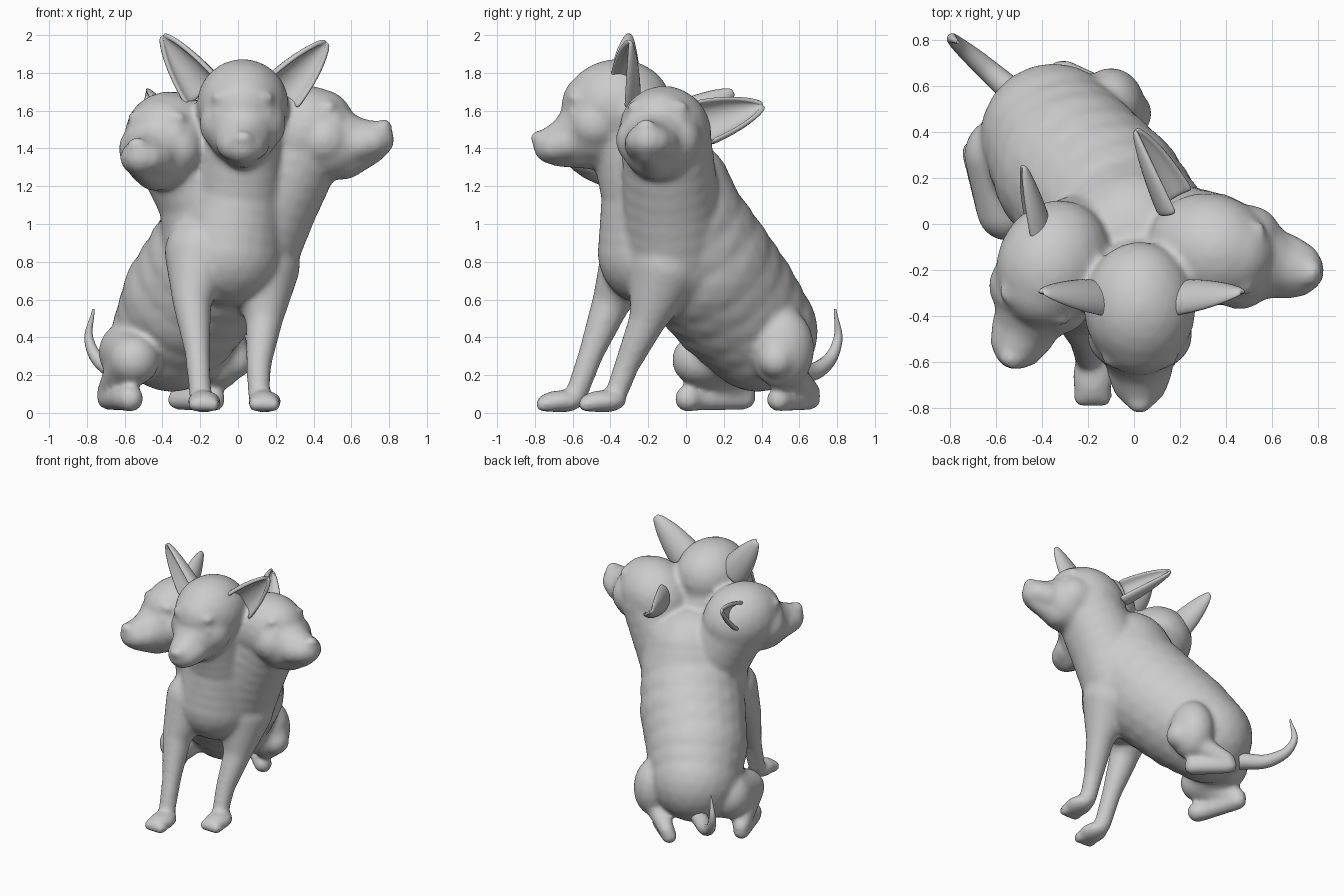
import bpy, bmesh, math
from mathutils import Vector, Matrix

if "Cube" in bpy.data.objects:
    bpy.data.objects.remove(bpy.data.objects["Cube"])

IDENT = Matrix.Identity(4)


def ball(bm, center, radii, m=IDENT):
    """Ellipsoid added to the sculpting mass."""
    mat = m @ Matrix.Translation(center) @ Matrix.Diagonal((*radii, 1))
    bmesh.ops.create_icosphere(bm, subdivisions=3, radius=1, matrix=mat)


def limb(bm, pts, m=IDENT):
    """Chain of balls along points (x, y, z, radius)."""
    for a, b in zip(pts, pts[1:]):
        a, b = Vector(a), Vector(b)
        n = max(2, int((b - a).xyz.length / (0.3 * min(a.w, b.w))))
        for i in range(n + 1):
            p = a.lerp(b, i / n)
            ball(bm, p.xyz, (p.w,) * 3, m)


def head(bm, center, yaw, pitch):
    """Head facing -y locally: skull, cheeks, muzzle, nose, brows and eyes."""
    m = (Matrix.Translation(center) @ Matrix.Rotation(math.radians(yaw), 4, 'Z')
         @ Matrix.Rotation(math.radians(-pitch), 4, 'X'))
    ball(bm, (0, 0, 0), (.245, .285, .245), m)
    ball(bm, (0, -.1, .0), (.2, .2, .19), m)
    limb(bm, [(0, -.12, -.12, .2), (0, -.24, -.18, .135), (0, -.35, -.215, .1)], m)
    ball(bm, (0, -.425, -.175), (.055, .04, .04), m)
    limb(bm, [(0, -.15, -.22, .12), (0, -.31, -.265, .065)], m)
    for s in (-1, 1):
        ball(bm, (s * .1, -.12, -.1), (.13, .14, .14), m)
        limb(bm, [(s * .05, -.27, -.2, .095), (s * .04, -.34, -.22, .08)], m)
        ball(bm, (s * .115, -.225, -.045), (.05, .04, .04), m)
        ball(bm, (s * .1, -.225, .04), (.07, .045, .035), m)


def ear(name, base, tip, width, facing):
    """Cupped pointed leaf, opening toward the facing direction."""
    base, tip = Vector(base), Vector(tip)
    axis = (tip - base).normalized()
    side = axis.cross(Vector(facing)).normalized()
    normal = side.cross(axis)
    bm = bmesh.new()
    rows, cols, grid = 12, 10, []
    for i in range(rows + 1):
        t = i / rows
        w = width * (0.06 + 0.94 * (1 - t) ** 0.8 * (1 + 0.5 * t))
        row = []
        for j in range(cols + 1):
            a = math.pi * (j / cols - .5) * 1.15
            p = base.lerp(tip, t) + side * w * math.sin(a) - normal * w * .8 * (math.cos(a) - .4)
            row.append(bm.verts.new(p))
        grid.append(row)
    for r0, r1 in zip(grid, grid[1:]):
        for j in range(cols):
            bm.faces.new((r0[j], r0[j + 1], r1[j + 1], r1[j]))
    ob = to_object(bm, name)
    mod = ob.modifiers.new("Thickness", 'SOLIDIFY')
    mod.thickness, mod.offset = .025, 0
    sub = ob.modifiers.new("Round", 'SUBSURF')
    sub.levels = sub.render_levels = 1


def to_object(bm, name):
    bmesh.ops.recalc_face_normals(bm, faces=bm.faces)
    me = bpy.data.meshes.new(name)
    bm.to_mesh(me)
    bm.free()
    for p in me.polygons:
        p.use_smooth = True
    ob = bpy.data.objects.new(name, me)
    bpy.context.collection.objects.link(ob)
    return ob


bm = bmesh.new()

# Torso, rump to chest
limb(bm, [(-.35, .38, .43, .32), (-.26, .24, .6, .36), (-.13, .1, .78, .375),
          (-.02, -.04, 1.0, .36), (0, -.06, 1.16, .31)])

# Three necks
limb(bm, [(.02, -.3, 1.5, .22), (0, -.21, 1.15, .24), (-.05, -.18, .85, .29)])
limb(bm, [(.33, -.1, 1.42, .24), (.17, -.08, 1.12, .26), (.03, -.06, .8, .27)])
limb(bm, [(-.34, -.14, 1.42, .23), (-.17, -.1, 1.12, .25), (-.12, -.08, .85, .28)])

# Three heads
head(bm, (.025, -.36, 1.63), 0, 0)
head(bm, (.33, -.11, 1.48), 77, 27)
head(bm, (-.35, -.17, 1.455), -24, 18)

# Front legs with paws and toes
front_legs = [
    [(-.2, -.26, .85, .19), (-.245, -.39, .6, .105), (-.215, -.5, .32, .068), (-.2, -.58, .1, .06)],
    [(.13, -.1, .78, .2), (.14, -.2, .5, .1), (.11, -.31, .26, .068), (.11, -.37, .1, .06)],
]
for pts, paw in zip(front_legs, ((-.18, -.665), (.14, -.44))):
    limb(bm, pts)
    ball(bm, (*paw, .06), (.09, .125, .06))
    for dx in (-.05, 0, .05):
        ball(bm, (paw[0] + dx, paw[1] - .08, .045), (.036, .055, .042))

# Folded hind legs: haunch, shin and foot
ball(bm, (-.1, .51, .34), (.15, .17, .22))
limb(bm, [(-.08, .5, .34, .13), (-.02, .48, .28, .1), (-.3, .66, .11, .055)])
limb(bm, [(-.32, .66, .07, .055), (-.13, .49, .07, .065)])
limb(bm, [(-.57, .3, .32, .17), (-.55, .06, .28, .135), (-.69, .31, .11, .06)])
limb(bm, [(-.69, .31, .075, .06), (-.6, .05, .075, .065), (-.57, .01, .075, .072)])

# Fuse the masses into one smooth skin
dog = to_object(bm, "three_headed_dog_body")
fuse = dog.modifiers.new("Fuse", 'REMESH')
fuse.mode, fuse.voxel_size, fuse.use_smooth_shade = 'VOXEL', .016, True
soft = dog.modifiers.new("Soften", 'SMOOTH')
soft.factor, soft.iterations = .5, 14

# Ears
ear("front_head_ear_right", (-.17, -.31, 1.7), (-.4, -.3, 2.0), .115, (-.5, -1, 0))
ear("front_head_ear_left", (.22, -.31, 1.7), (.47, -.3, 1.965), .115, (.5, -1, 0))
ear("left_side_head_ear", (.17, .08, 1.52), (.01, .41, 1.63), .12, (.7, .5, .5))
ear("right_side_head_ear", (-.41, -.03, 1.53), (-.485, .25, 1.7), .1, (-.7, .5, .4))

# Tail
cu = bpy.data.curves.new("tail", 'CURVE')
cu.dimensions, cu.bevel_depth, cu.bevel_resolution = '3D', 1.0, 4
cu.use_fill_caps = True
sp = cu.splines.new('BEZIER')
tail = [(-.5, .55, .22, .06), (-.67, .7, .23, .045), (-.785, .8, .37, .027), (-.765, .79, .55, .006)]
sp.bezier_points.add(len(tail) - 1)
for bp, (x, y, z, r) in zip(sp.bezier_points, tail):
    bp.co, bp.radius = (x, y, z), r
    bp.handle_left_type = bp.handle_right_type = 'AUTO'
sp.use_smooth = True
bpy.context.collection.objects.link(bpy.data.objects.new("tail", cu))
